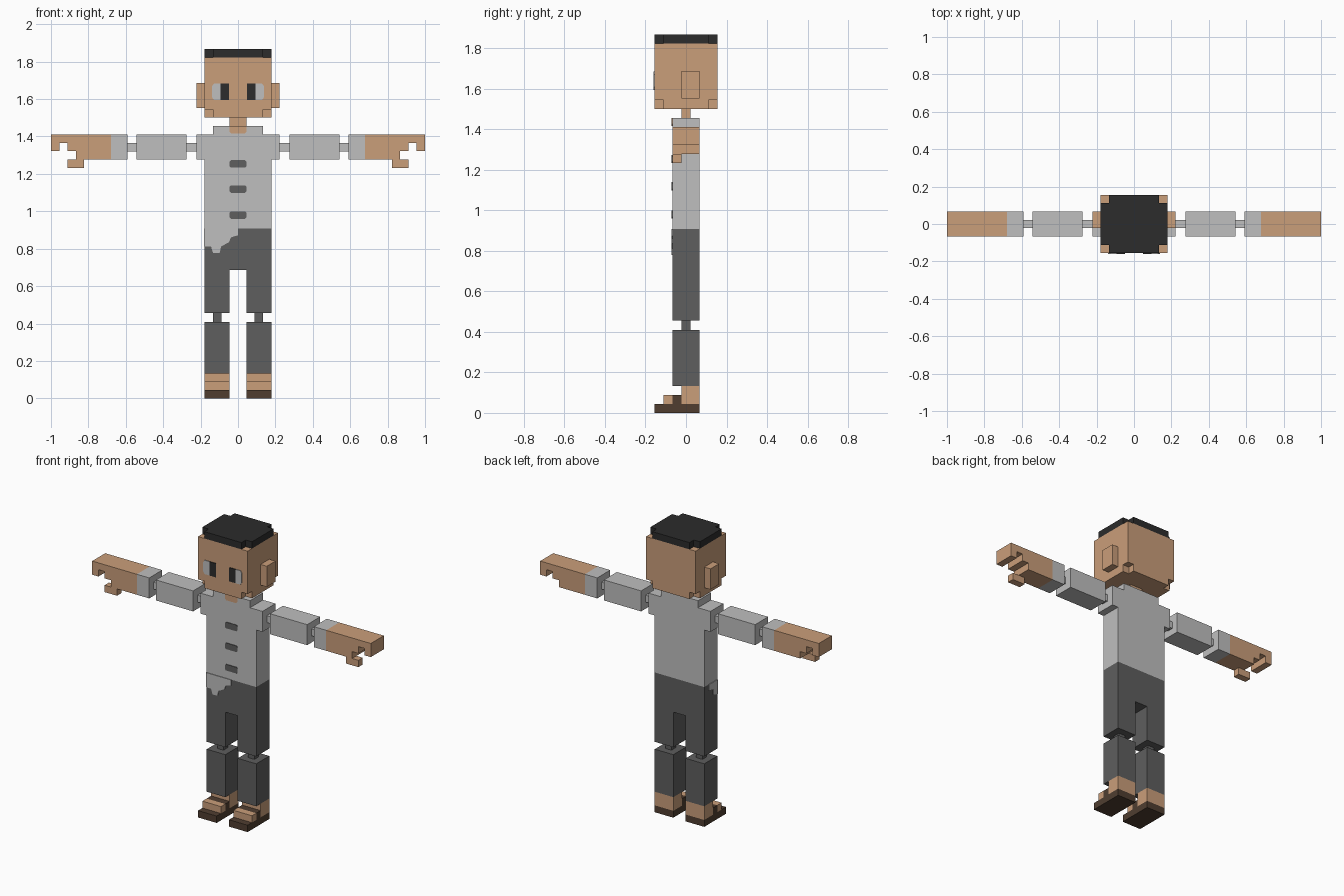
import bpy
import bmesh

cube = bpy.data.objects.get("Cube")
if cube:
    bpy.data.objects.remove(cube, do_unlink=True)


def material(name, rgb):
    mat = bpy.data.materials.new(name)
    mat.use_nodes = True
    mat.diffuse_color = (*rgb, 1)
    mat.node_tree.nodes["Principled BSDF"].inputs["Base Color"].default_value = (*rgb, 1)
    return mat


SKIN = material("skin", (0.59, 0.342, 0.195))
LIGHT = material("light grey cloth", (0.52, 0.52, 0.52))
DARK = material("dark grey cloth", (0.112, 0.112, 0.112))
BLACK = material("black hair", (0.025, 0.025, 0.025))
BROWN = material("brown leather", (0.08, 0.048, 0.03))

V = 2 / 45          # block unit
D = 1.5 * V         # half depth of body and limbs
J = V / 2           # half width of joints
P = 0.004           # thickness of painted plates


def prism(name, points, axis, lo, hi, mat):
    """Extrude a flat outline along an axis from lo to hi."""
    place = {"x": lambda a, b: (lo, a, b),
             "y": lambda a, b: (a, lo, b),
             "z": lambda a, b: (a, b, lo)}[axis]
    bm = bmesh.new()
    face = bm.faces.new([bm.verts.new(place(*p)) for p in points])
    moved = bmesh.ops.extrude_face_region(bm, geom=[face])["geom"]
    shift = [hi - lo if c == axis else 0 for c in "xyz"]
    bmesh.ops.translate(bm, vec=shift,
                        verts=[g for g in moved if isinstance(g, bmesh.types.BMVert)])
    bmesh.ops.recalc_face_normals(bm, faces=bm.faces)
    mesh = bpy.data.meshes.new(name)
    bm.to_mesh(mesh)
    bm.free()
    mesh.materials.append(mat)
    obj = bpy.data.objects.new(name, mesh)
    bpy.context.collection.objects.link(obj)
    return obj


def box(name, x, y, z, mat):
    x = sorted(x)
    outline = [(x[0], y[0]), (x[1], y[0]), (x[1], y[1]), (x[0], y[1])]
    return prism(name, outline, "z", z[0], z[1], mat)


def symmetric(half):
    """Complete an outline given its +x half."""
    return half + [(-x, z) for x, z in reversed(half)]


def clipped(x0, x1, z0, z1, c):
    """Rectangle with clipped corners."""
    return [(x0 + c, z0), (x1 - c, z0), (x1, z0 + c), (x1, z1 - c),
            (x1 - c, z1), (x0 + c, z1), (x0, z1 - c), (x0, z0 + c)]


# Head: a block whose top and bottom layers lose their corner blocks
W, H = 4 * V, 3.5 * V
notched = symmetric([(W - V, -H), (W - V, V - H), (W, V - H),
                     (W, H - V), (W - V, H - V), (W - V, H)])
JAW, CROWN, TOP = 1.545, 1.823, 1.867
box("head", (-W, W), (-H, H), (JAW, CROWN), SKIN)
prism("jaw", notched, "z", JAW - V, JAW, SKIN)
prism("hair", notched, "z", CROWN, TOP, BLACK)
box("neck", (-V, V), (-J, J), (1.45, JAW - V), SKIN)

# Shirt and trousers
WAIST, SHOULDER, COLLAR = 0.907, 1.41, 1.456
shirt = symmetric([(W, WAIST), (W, 1.277), (W + V, 1.277), (W + V, SHOULDER),
                   (W - V, SHOULDER), (W - V, COLLAR)])
prism("shirt", shirt, "y", -D, D, LIGHT)
trousers = symmetric([(V, 0.457), (W, 0.457), (W, WAIST), (-W, WAIST),
                      (-W, 0.457), (-V, 0.457), (-V, 0.685), (V, 0.685)][:3]
                     )
trousers += [(-V, 0.685), (V, 0.685)]
prism("trousers", trousers, "y", -D, D, DARK)

# Untucked hem on the right front and side
hem = [(0, WAIST), (0, 0.872), (-0.038, 0.86), (-0.048, 0.835), (-0.09, 0.812),
       (-0.098, 0.778), (-0.134, 0.778), (-0.144, 0.812), (-W, 0.812), (-W, WAIST)]
prism("front_hem", hem, "y", -D - P, -D, LIGHT)
side_hem = [(-D, WAIST), (-D, 0.812), (-J, 0.825), (-J, 0.86), (J, 0.872), (J, WAIST)]
prism("side_hem", side_hem, "x", -W - P, -W, LIGHT)

# Neckline and buttons
neckline = symmetric([(0.036, 1.415), (V, 1.425), (V, COLLAR)])
prism("neckline", neckline, "y", -D - P, -D, SKIN)
for i, z in enumerate((0.979, 1.118, 1.253)):
    prism(f"button_{i + 1}", clipped(-V, V, z - 0.02, z + 0.02, 0.007),
          "y", -D - P, -D, DARK)

# Parts that repeat on both sides
depth = (-D, D)
ARM = (1.277, SHOULDER)
ARM_JOINT = (1.343 - J, 1.343 + J)
for side, s in (("left", 1), ("right", -1)):
    def pair(name, x, y, z, mat):
        return box(f"{side}_{name}", (s * x[0], s * x[1]), y, z, mat)

    # Face
    pair("ear", (W, W + V), (-J, D), (1.552, 1.686), SKIN)
    pair("pupil", (0.048, 0.094), (-H - P, -H), (1.594, 1.684), BLACK)
    white = [(0.094, 1.594), (0.128, 1.594), (0.138, 1.608),
             (0.138, 1.67), (0.128, 1.684), (0.094, 1.684)]
    prism(f"{side}_eye_white", [(s * x, z) for x, z in white], "y", -H - P, -H, LIGHT)

    # Arm
    pair("shoulder_joint", (W + V, 0.276), (-J, J), ARM_JOINT, LIGHT)
    pair("upper_arm", (0.276, 0.543), depth, ARM, LIGHT)
    pair("elbow_joint", (0.543, 0.591), (-J, J), ARM_JOINT, LIGHT)
    pair("cuff", (0.591, 0.68), depth, ARM, LIGHT)

    # Hand with hooked fingertips and a thumb on the front edge
    low, mid, high = ARM[0], ARM[0] + V, ARM[0] + 2 * V
    knuckle = 1 - 2 * V
    hand = [(0.68, SHOULDER), (0.68, low), (knuckle - V, low), (knuckle - V, mid),
            (knuckle, mid), (knuckle, high), (1 - V, high), (1 - V, mid),
            (1, mid), (1, SHOULDER)]
    prism(f"{side}_hand", [(s * x, z) for x, z in hand], "y", -D, D, SKIN)
    pair("thumb", (knuckle - 2 * V, knuckle), (-D, -J), (low - V, low), SKIN)

    # Lower leg
    mid_leg = 2.5 * V
    pair("knee_joint", (mid_leg - J, mid_leg + J), (-J, J), (0.409, 0.457), DARK)
    pair("lower_leg", (V, W), depth, (3 * V, 0.409), DARK)

    # Foot and sandal
    pair("ankle", (V, W), (-J, D), (V, 3 * V), SKIN)
    pair("sandal_strap", (V, W), (-D, -J), (V, 2 * V), BROWN)
    pair("toes", (V, W), (-D - V, -D), (V, 2 * V), SKIN)
    pair("sandal_sole", (V, W), (-H, D), (0, V), BROWN)
